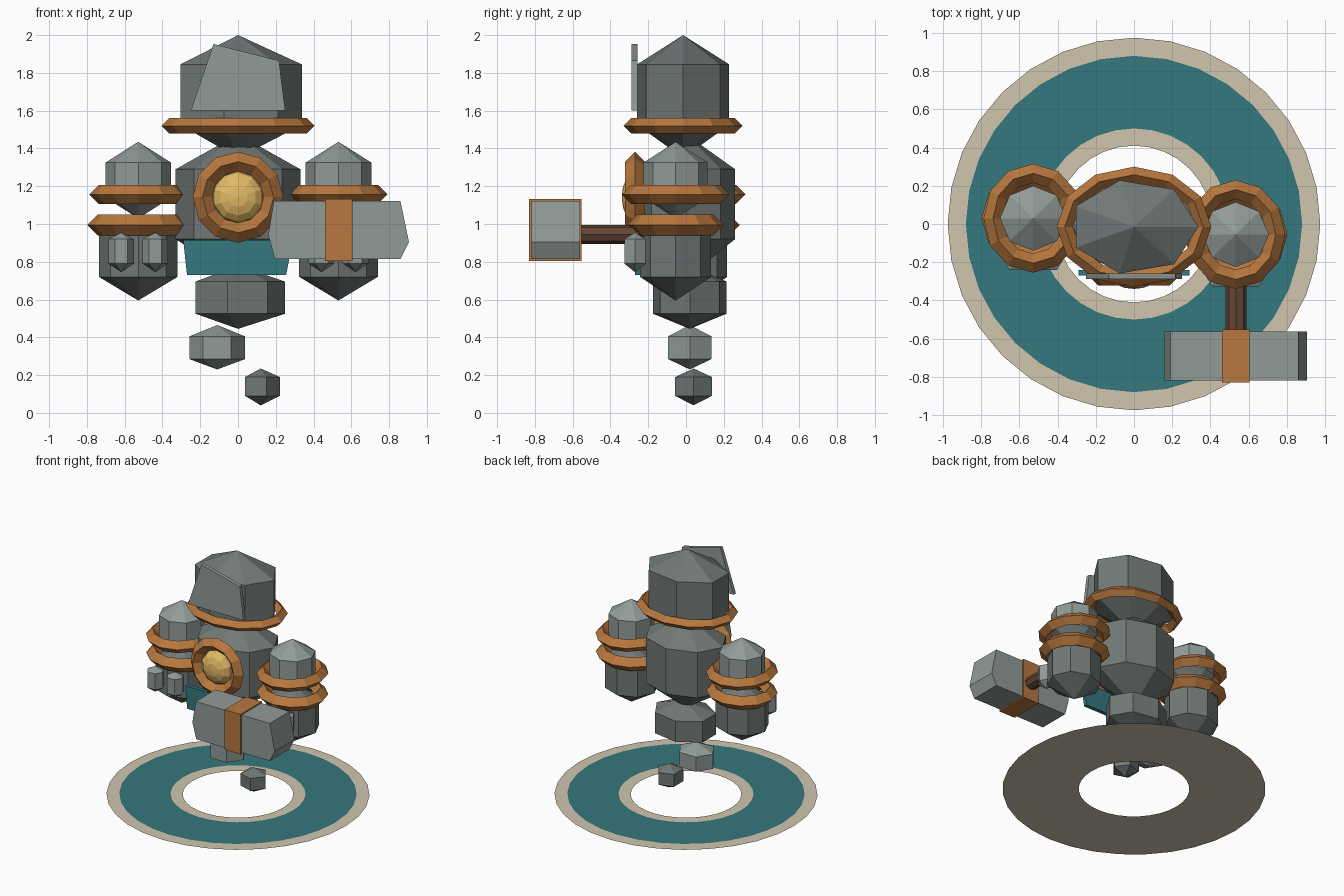
import bpy, bmesh
from math import sin, cos, pi
from mathutils import Matrix

if "Cube" in bpy.data.objects:
    bpy.data.objects.remove(bpy.data.objects["Cube"])


def material(name, r, g, b):
    lin = lambda c: ((c / 255 + 0.055) / 1.055) ** 2.4
    m = bpy.data.materials.new(name)
    m.diffuse_color = (lin(r), lin(g), lin(b), 1)
    m.use_nodes = True
    m.node_tree.nodes["Principled BSDF"].inputs["Base Color"].default_value = m.diffuse_color
    return m


DARK = material("dark_stone", 112, 120, 118)
LIGHT = material("light_stone", 145, 155, 151)
COPPER = material("copper", 184, 120, 62)
GOLD = material("gold", 226, 186, 100)
TEAL = material("teal", 52, 120, 126)
CREAM = material("cream", 208, 198, 175)
BROWN = material("brown_wood", 100, 70, 54)


def finish(name, bm, mat):
    bmesh.ops.recalc_face_normals(bm, faces=bm.faces)
    me = bpy.data.meshes.new(name)
    bm.to_mesh(me)
    bm.free()
    me.materials.append(mat)
    ob = bpy.data.objects.new(name, me)
    bpy.context.collection.objects.link(ob)
    return ob


def loop(bm, n, cx, cy, z, rx, ry):
    return [bm.verts.new((cx + rx * cos(2 * pi * i / n), cy + ry * sin(2 * pi * i / n), z))
            for i in range(n)]


def bridge(bm, a, b):
    n = len(a)
    for i in range(n):
        j = (i + 1) % n
        bm.faces.new((a[i], a[j], b[j], b[i]))


def stone(name, mat, n, cx, cy, rx, ry, z0, z1, z2, z3):
    """Prism with a pointed end at z0 and z3 and straight walls from z1 to z2."""
    bm = bmesh.new()
    low, high = loop(bm, n, cx, cy, z1, rx, ry), loop(bm, n, cx, cy, z2, rx, ry)
    bridge(bm, low, high)
    for ring, z in ((low, z0), (high, z3)):
        tip = bm.verts.new((cx, cy, z))
        for i in range(n):
            bm.faces.new((ring[i], ring[(i + 1) % n], tip))
    return finish(name, bm, mat)


def band(name, mat, cx, cy, cz, rx, ry, m, n=12, upright=False):
    """Elliptical hoop with a diamond cross-section of half-width m."""
    bm = bmesh.new()
    rings = [loop(bm, n, 0, 0, m * dz, rx - m + m * dr, ry - m + m * dr)
             for dr, dz in ((1, 0), (0, 1), (-1, 0), (0, -1))]
    for k in range(4):
        bridge(bm, rings[k], rings[(k + 1) % 4])
    if upright:
        bm.transform(Matrix.Rotation(pi / 2, 4, 'X'))
    bm.transform(Matrix.Translation((cx, cy, cz)))
    return finish(name, bm, mat)


def slab(name, mat, outline, y0, y1):
    """Front-facing (x, z) outline extruded from y0 to y1."""
    bm = bmesh.new()
    a = [bm.verts.new((x, y0, z)) for x, z in outline]
    b = [bm.verts.new((x, y1, z)) for x, z in outline]
    bm.faces.new(a)
    bm.faces.new(b)
    bridge(bm, a, b)
    return finish(name, bm, mat)


def annulus(name, mat, r0, r1, z):
    bm = bmesh.new()
    bridge(bm, loop(bm, 32, 0, 0, z, r1, r1), loop(bm, 32, 0, 0, z, r0, r0))
    for f in bm.faces:
        f.normal_update()
        if f.normal.z < 0:
            f.normal_flip()
    me = bpy.data.meshes.new(name)
    bm.to_mesh(me)
    bm.free()
    me.materials.append(mat)
    bpy.context.collection.objects.link(bpy.data.objects.new(name, me))


# Flat floor circle
annulus("floor_ring", CREAM, 0.41, 0.975, 0)
annulus("floor_ring_inlay", TEAL, 0.50, 0.88, 0.004)

# Floating body stones
stone("head", DARK, 7, 0, -0.015, 0.338, 0.25, 1.35, 1.525, 1.845, 2.0)
stone("torso", DARK, 8, 0, 0, 0.33, 0.26, 0.71, 0.92, 1.29, 1.475)
stone("pelvis", DARK, 7, 0, 0.02, 0.25, 0.20, 0.445, 0.525, 0.695, 0.78)
stone("upper_tail_stone", LIGHT, 6, -0.11, 0.02, 0.148, 0.133, 0.23, 0.285, 0.405, 0.465)
stone("lower_tail_stone", DARK, 5, 0.12, 0.04, 0.102, 0.102, 0.04, 0.09, 0.19, 0.235)

# Face plate, neck band, chest gem and loincloth
slab("face_plate", LIGHT, [(-0.25, 1.60), (0.25, 1.60), (0.217, 1.865), (-0.13, 1.953)],
     -0.288, -0.258)
band("neck_band", COPPER, 0, -0.015, 1.52, 0.405, 0.315, 0.042)
band("chest_band", COPPER, 0, -0.27, 1.142, 0.24, 0.24, 0.052, upright=True)
bm = bmesh.new()
bmesh.ops.create_uvsphere(bm, u_segments=10, v_segments=8, radius=1)
bm.transform(Matrix.Translation((0, -0.26, 1.142)) @ Matrix.Diagonal((0.138, 0.08, 0.138, 1))
             @ Matrix.Rotation(pi / 2, 4, 'X'))
finish("chest_gem", bm, GOLD)
slab("loincloth", TEAL, [(-0.29, 0.915), (0.29, 0.915), (0.255, 0.73), (-0.27, 0.73)],
     -0.27, -0.24)

# Arms: shoulder, forearm, two bands and two fingers each
for side, x, y in (("left", -0.528, 0.03), ("right", 0.532, -0.055)):
    stone(side + "_shoulder", LIGHT, 8, x, y, 0.174, 0.17, 1.03, 1.14, 1.325, 1.435)
    stone(side + "_forearm", DARK, 8, x, y, 0.208, 0.188, 0.595, 0.72, 0.95, 1.07)
    band(side + "_upper_band", COPPER, x, y, 1.157, 0.26, 0.285, 0.05)
    band(side + "_lower_band", COPPER, x, y, 0.995, 0.27, 0.255, 0.055)
    for k, dx in enumerate((-0.09, 0.09)):
        stone(f"{side}_finger_{k + 1}", LIGHT, 6, x + dx, y - 0.215, 0.068, 0.065,
              0.745, 0.79, 0.92, 0.955)

# Hammer held in front of the right arm
slab("hammer_head", LIGHT, [(0.195, 0.815), (0.86, 0.815), (0.905, 0.905), (0.86, 1.122),
                            (0.19, 1.122), (0.16, 0.945)], -0.818, -0.562)
slab("hammer_band", COPPER, [(0.46, 0.805), (0.605, 0.805), (0.605, 1.132), (0.46, 1.132)],
     -0.83, -0.553)
grip = [(0.535 + 0.055 * cos(pi * i / 4), 0.945 + 0.05 * sin(pi * i / 4)) for i in range(8)]
slab("hammer_handle", BROWN, grip, -0.57, -0.2)
